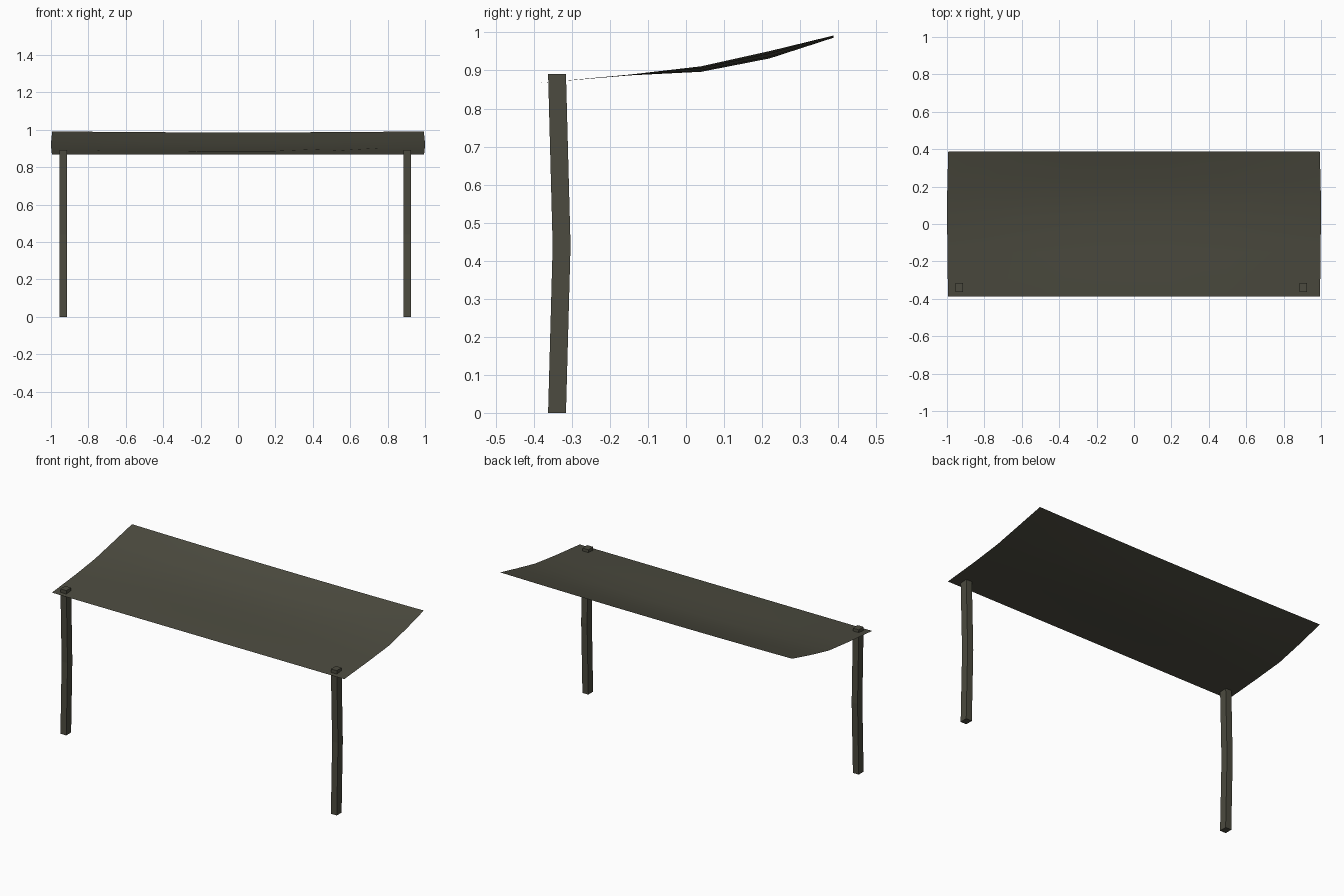
import bpy

if "Cube" in bpy.data.objects:
    bpy.data.objects.remove(bpy.data.objects["Cube"])

mat = bpy.data.materials.new("dark olive")
mat.diffuse_color = (0.072, 0.070, 0.050, 1)
mat.use_nodes = True
mat.node_tree.nodes["Principled BSDF"].inputs["Base Color"].default_value = mat.diffuse_color


def make_object(name, verts, faces, smooth=False):
    mesh = bpy.data.meshes.new(name)
    mesh.from_pydata(verts, [], faces)
    mesh.materials.append(mat)
    for p in mesh.polygons:
        p.use_smooth = smooth
    obj = bpy.data.objects.new(name, mesh)
    bpy.context.collection.objects.link(obj)
    return obj


# Cloth sheet: end profile (y, z, sag at mid span, half length)
profile = [(-0.388, 0.867, 0.0, 0.995), (-0.15, 0.889, 0.002, 0.997),
           (0.04, 0.911, 0.015, 1.0), (0.22, 0.951, 0.020, 0.998),
           (0.388, 0.992, 0.006, 0.993)]
columns = [-1, -0.8, -0.5, -0.2, 0.2, 0.5, 0.8, 1]
n = len(columns)
verts = [(u * half, y, z - sag * (1 - u * u))
         for y, z, sag, half in profile for u in columns]
faces = [(r * n + c, r * n + c + 1, (r + 1) * n + c + 1, (r + 1) * n + c)
         for r in range(len(profile) - 1) for c in range(n - 1)]
make_object("canopy_sheet", verts, faces, smooth=True)


# Slightly bowed square posts: rings of four corners, capped at both ends
def post(name, x):
    rings = [(0.0, 0.0), (0.44, 0.012), (0.891, 0.0)]
    v = [(x + sx * 0.02, -0.339 + bow + sy * 0.0235, z)
         for z, bow in rings
         for sx, sy in ((-1, -1), (1, -1), (1, 1), (-1, 1))]
    f = [(3, 2, 1, 0), (8, 9, 10, 11)]
    f += [(b + i, b + (i + 1) % 4, b + 4 + (i + 1) % 4, b + 4 + i)
          for b in (0, 4) for i in range(4)]
    make_object(name, v, f)


post("left_post", -0.935)
post("right_post", 0.906)
